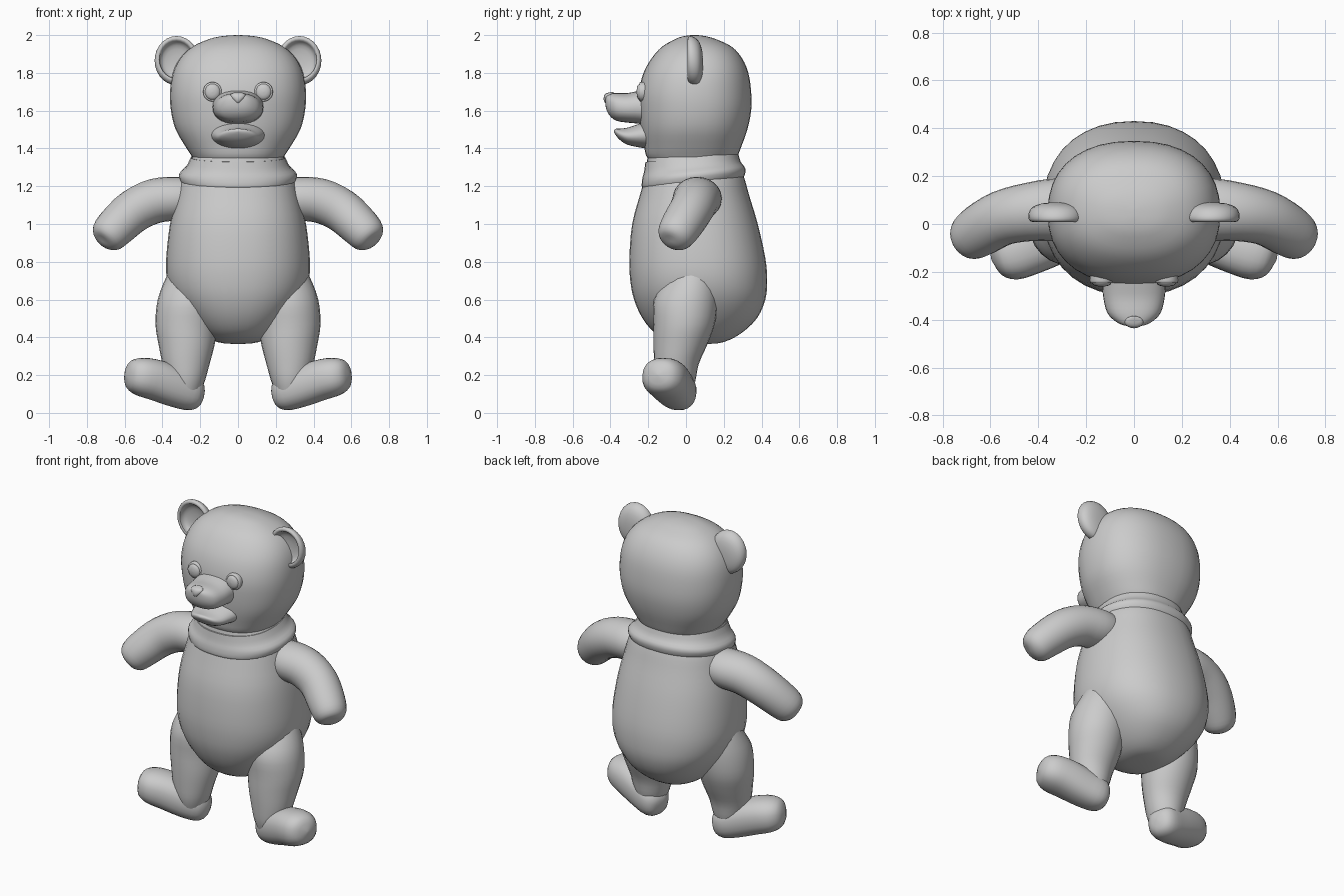
import bpy, bmesh, math
from mathutils import Vector

X, Y, Z = Vector((1, 0, 0)), Vector((0, 1, 0)), Vector((0, 0, 1))


def spline(rows, steps):
    # Catmull-Rom interpolation through row tuples
    if steps < 2:
        return rows
    out, n = [], len(rows)
    for i in range(n - 1):
        a, b, c, d = rows[max(i - 1, 0)], rows[i], rows[i + 1], rows[min(i + 2, n - 1)]
        for s in range(steps):
            t = s / steps
            out.append(tuple(
                0.5 * (2 * q + (r - p) * t + (2 * p - 5 * q + 4 * r - w) * t * t
                       + (3 * q - p - 3 * r + w) * t ** 3)
                for p, q, r, w in zip(a, b, c, d)))
    return out + [rows[-1]]


def sweep(name, rows, axes=None, power=2.0, steps=3, seg=28, mirror=False, shear=0.0):
    # rows: (x, y, z, radius along u, radius along v); axes fixed or following the path
    rows = spline(rows, steps)
    pts = [Vector(r[:3]) for r in rows]
    bm = bmesh.new()
    rings = []
    for i, r in enumerate(rows):
        if axes:
            u, v = axes
        else:
            t = (pts[min(i + 1, len(pts) - 1)] - pts[max(i - 1, 0)]).normalized()
            u = t.cross(Z).normalized()
            v = u.cross(t)
        ring = []
        for k in range(seg):
            c, s = math.cos(k * math.tau / seg), math.sin(k * math.tau / seg)
            e = 2 / power
            p = (pts[i] + u * max(r[3], 0.001) * math.copysign(abs(c) ** e, c)
                 + v * max(r[4], 0.001) * math.copysign(abs(s) ** e, s))
            p.z += shear * p.y
            ring.append(bm.verts.new(p))
        rings.append(ring)
    for a, b in zip(rings, rings[1:]):
        for k in range(seg):
            j = (k + 1) % seg
            bm.faces.new((a[k], a[j], b[j], b[k]))
    bm.faces.new(rings[0])
    bm.faces.new(rings[-1])
    bmesh.ops.recalc_face_normals(bm, faces=bm.faces)
    mesh = bpy.data.meshes.new(name)
    bm.to_mesh(mesh)
    bm.free()
    ob = bpy.data.objects.new(name, mesh)
    bpy.context.collection.objects.link(ob)
    if mirror:
        ob.modifiers.new("Mirror", "MIRROR")
    bpy.ops.object.select_all(action='DESELECT')
    ob.select_set(True)
    bpy.context.view_layer.objects.active = ob
    bpy.ops.object.shade_smooth_by_angle(angle=math.radians(45))
    return ob


def profile(table):
    # (z, half width, front y, back y) -> rows
    return [(0, (f + b) / 2, z, w, (b - f) / 2) for z, w, f, b in table]


# torso: pear-shaped body
sweep("torso", profile([
    (0.365, 0.02, 0.06, 0.12), (0.375, 0.11, -0.06, 0.20), (0.42, 0.19, -0.16, 0.29),
    (0.50, 0.27, -0.23, 0.375), (0.60, 0.34, -0.275, 0.42), (0.70, 0.375, -0.295, 0.43),
    (0.82, 0.38, -0.30, 0.42), (1.00, 0.36, -0.285, 0.38), (1.15, 0.325, -0.245, 0.335),
    (1.24, 0.30, -0.22, 0.31), (1.31, 0.265, -0.21, 0.285), (1.38, 0.23, -0.20, 0.26)]),
    (X, Y), power=2.25, seg=36)

# neck band with a rolled lower edge, dipping at the front
sweep("neck_band", profile([
    (1.20, 0.28, -0.20, 0.28), (1.215, 0.30, -0.232, 0.305), (1.26, 0.312, -0.232, 0.315),
    (1.30, 0.275, -0.222, 0.29), (1.35, 0.25, -0.215, 0.275)]),
    (X, Y), power=2.25, seg=36, shear=0.10)

# head
sweep("head", profile([
    (1.32, 0.22, -0.18, 0.24), (1.36, 0.245, -0.21, 0.272), (1.41, 0.278, -0.222, 0.293),
    (1.50, 0.33, -0.24, 0.325), (1.60, 0.355, -0.25, 0.345), (1.70, 0.36, -0.25, 0.345),
    (1.80, 0.345, -0.225, 0.33), (1.88, 0.305, -0.18, 0.295), (1.94, 0.24, -0.125, 0.24),
    (1.98, 0.15, -0.055, 0.155), (1.995, 0.08, -0.01, 0.10), (2.0, 0.01, 0.03, 0.06)]),
    (X, Y), power=2.3, seg=36)

# muzzle, lower jaw and nose
sweep("muzzle", [
    (0, -0.18, 1.62, 0.14, 0.10), (0, -0.25, 1.618, 0.133, 0.087),
    (0, -0.31, 1.615, 0.128, 0.078), (0, -0.37, 1.62, 0.112, 0.073),
    (0, -0.405, 1.632, 0.08, 0.057), (0, -0.423, 1.645, 0.045, 0.035),
    (0, -0.428, 1.65, 0.005, 0.005)], (X, Z), power=2.3)
sweep("lower_jaw", [
    (0, -0.18, 1.475, 0.15, 0.08), (0, -0.25, 1.468, 0.13, 0.062),
    (0, -0.31, 1.465, 0.11, 0.045), (0, -0.35, 1.475, 0.085, 0.03),
    (0, -0.373, 1.488, 0.05, 0.016), (0, -0.382, 1.492, 0.005, 0.003)], (X, Z))
sweep("nose", [
    (0, -0.415, 1.635, 0.008, 0.006), (0, -0.42, 1.65, 0.016, 0.014),
    (0, -0.415, 1.672, 0.036, 0.02), (0, -0.405, 1.69, 0.036, 0.02),
    (0, -0.39, 1.699, 0.005, 0.005)], (X, Y), seg=16)

# eyes with a thin lid ring
sweep("eyes", [
    (0.135, -0.19, 1.70, 0.048, 0.05), (0.135, -0.235, 1.70, 0.05, 0.052),
    (0.135, -0.246, 1.70, 0.046, 0.048), (0.135, -0.247, 1.70, 0.040, 0.042),
    (0.135, -0.257, 1.70, 0.030, 0.032), (0.135, -0.262, 1.70, 0.003, 0.003)],
    (X, Z), steps=2, seg=20, mirror=True)

# cupped ears
sweep("ears", [(0.325, y, 1.86 - 0.3 * (y - 0.05), r, r * 1.1) for y, r in [
    (0.09, 0.01), (0.086, 0.06), (0.07, 0.10), (0.045, 0.115), (0.022, 0.115),
    (0.01, 0.105), (0.012, 0.092), (0.035, 0.085), (0.05, 0.06), (0.055, 0.005)]],
    (X, Z), steps=2, mirror=True)

# arms: bent outward, down and forward
sweep("arms", [
    (0.22, 0.06, 1.14, 0.11, 0.10), (0.32, 0.06, 1.135, 0.13, 0.115),
    (0.44, 0.05, 1.122, 0.122, 0.118), (0.55, 0.025, 1.07, 0.115, 0.115),
    (0.64, -0.025, 0.99, 0.11, 0.108), (0.69, -0.06, 0.935, 0.095, 0.095),
    (0.712, -0.075, 0.91, 0.06, 0.06), (0.717, -0.079, 0.905, 0.005, 0.005)],
    seg=24, mirror=True)

# legs
sweep("legs", [
    (0.22, 0.04, 0.82, 0.11, 0.10), (0.225, 0.03, 0.72, 0.155, 0.14),
    (0.255, 0.00, 0.60, 0.17, 0.17), (0.272, -0.01, 0.47, 0.165, 0.162),
    (0.272, -0.03, 0.36, 0.148, 0.142), (0.275, -0.05, 0.26, 0.125, 0.118),
    (0.275, -0.055, 0.17, 0.10, 0.105), (0.275, -0.055, 0.09, 0.07, 0.08)],
    (X, Y), seg=24, mirror=True)

# feet: pointing outward and slightly forward, toes raised
sweep("feet", [
    (0.185, -0.015, 0.095, 0.005, 0.005), (0.195, -0.018, 0.097, 0.055, 0.055),
    (0.235, -0.03, 0.105, 0.09, 0.094), (0.32, -0.06, 0.132, 0.105, 0.105),
    (0.43, -0.095, 0.172, 0.115, 0.108), (0.52, -0.125, 0.193, 0.112, 0.10),
    (0.575, -0.143, 0.20, 0.075, 0.07), (0.595, -0.15, 0.202, 0.005, 0.005)],
    power=2.3, seg=24, mirror=True)
